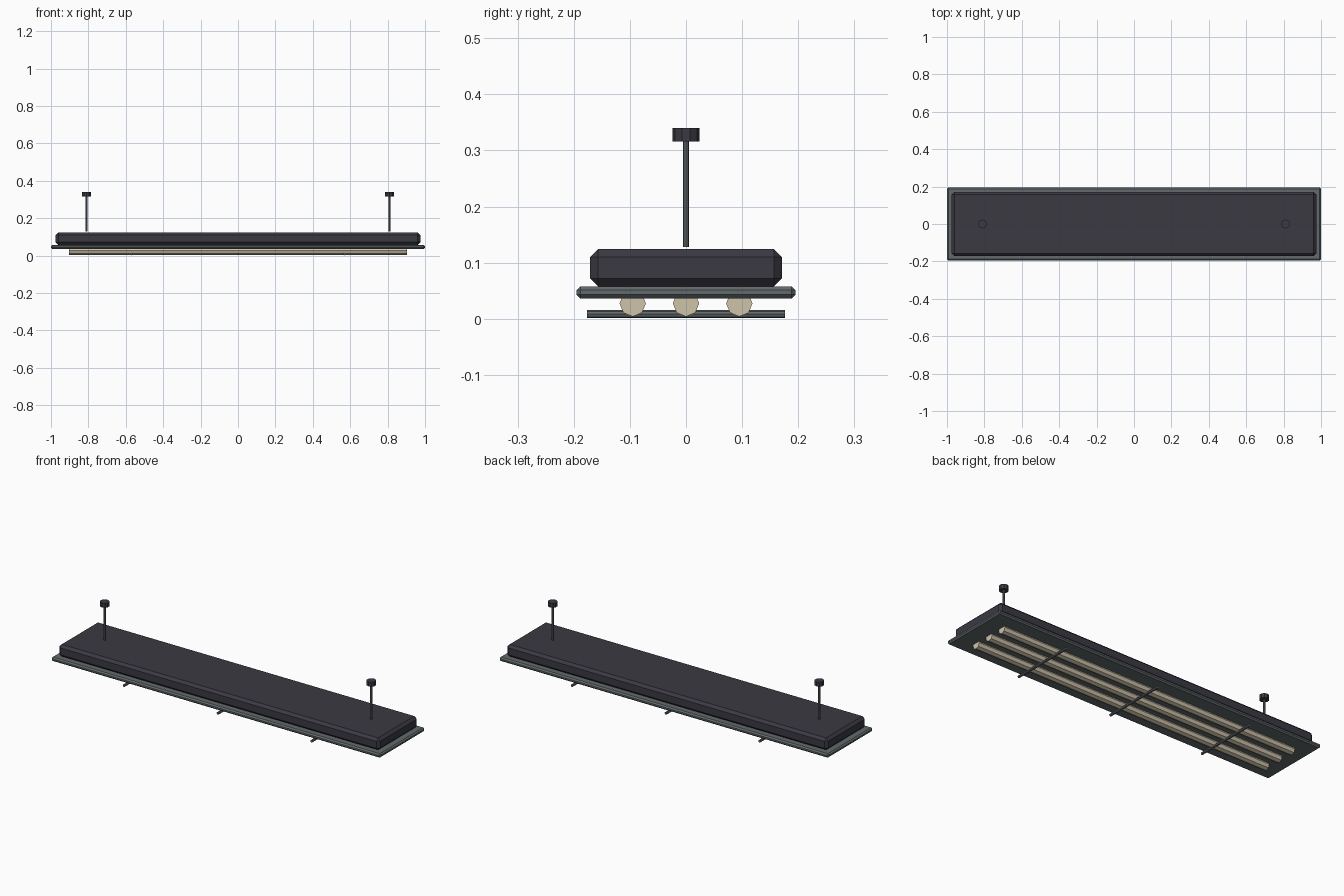
import bpy, math
from mathutils import Matrix

if "Cube" in bpy.data.objects:
    bpy.data.objects.remove(bpy.data.objects["Cube"])


def material(name, rgb):
    m = bpy.data.materials.new(name)
    m.diffuse_color = (*rgb, 1)
    m.use_nodes = True
    m.node_tree.nodes["Principled BSDF"].inputs["Base Color"].default_value = m.diffuse_color
    return m


DARK = material("dark housing", (0.043, 0.041, 0.055))
GREY = material("grey metal", (0.125, 0.145, 0.152))
CREAM = material("cream tube", (0.62, 0.55, 0.41))


def box(name, size, z, bevel, mat):
    """Box with single-step chamfered edges, baked into the mesh scale."""
    bpy.ops.mesh.primitive_cube_add(size=1, location=(0, 0, z))
    ob = bpy.context.object
    ob.name = name
    ob.data.transform(Matrix.Diagonal((*size, 1)))
    ob.data.materials.append(mat)
    mod = ob.modifiers.new("chamfer", "BEVEL")
    mod.width, mod.segments = bevel, 1
    return ob


def cylinder(name, radius, length, loc, mat, sides=8, rot=(0, 0, 0)):
    bpy.ops.mesh.primitive_cylinder_add(vertices=sides, radius=radius, depth=length,
                                        location=loc, rotation=rot)
    ob = bpy.context.object
    ob.name = name
    ob.data.materials.append(mat)
    return ob


# Lamp body: tall housing on a wider flat tray
box("housing", (1.95, 0.342, 0.066), 0.091, 0.014, DARK)
box("tray", (2.0, 0.39, 0.022), 0.047, 0.007, GREY)

# Three octagonal light tubes running lengthwise, half sunk in the tray
for y in (-0.095, 0, 0.095):
    cylinder("light_tube", 0.0235, 1.805, (0, y, 0.0275), CREAM,
             rot=(0, math.pi / 2, 0))

# Guard bars crossing under the tubes
for x in (-0.57, 0, 0.57):
    cylinder("guard_bar", 0.007, 0.352, (x, 0, 0.0085), GREY,
             rot=(math.pi / 2, 0, 0))

# Hanging rods with ceiling caps
for x in (-0.81, 0.81):
    cylinder("hanging_rod", 0.0055, 0.19, (x, 0, 0.223), GREY)
    cylinder("ceiling_cap", 0.024, 0.024, (x, 0, 0.328), DARK, sides=10)
